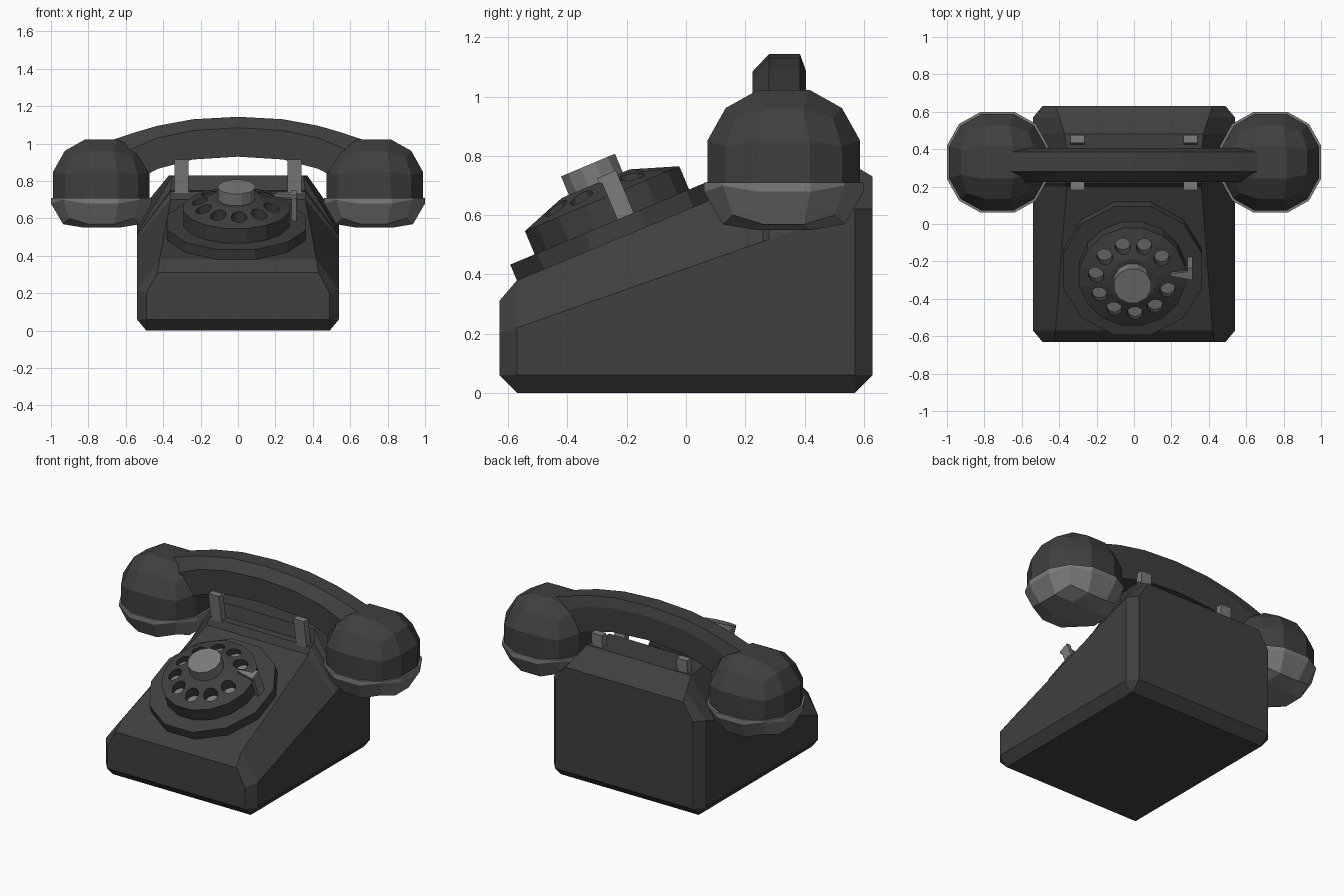
import bpy, bmesh, math
from mathutils import Matrix, Vector

if "Cube" in bpy.data.objects:
    bpy.data.objects.remove(bpy.data.objects["Cube"])


def material(name, v):
    m = bpy.data.materials.new(name)
    m.diffuse_color = (v, v, v, 1)
    m.use_nodes = True
    m.node_tree.nodes["Principled BSDF"].inputs["Base Color"].default_value = m.diffuse_color
    return m


DARK = material("dark_shell", 0.05)
GREY = material("grey_trim", 0.2)


def finish(bm, name, mat, matrix=None):
    bmesh.ops.remove_doubles(bm, verts=bm.verts, dist=1e-4)
    bmesh.ops.recalc_face_normals(bm, faces=bm.faces)
    me = bpy.data.meshes.new(name)
    bm.to_mesh(me)
    bm.free()
    me.materials.append(mat)
    ob = bpy.data.objects.new(name, me)
    bpy.context.collection.objects.link(ob)
    if matrix:
        ob.matrix_world = matrix
    return ob


def loft(name, loops, mat, matrix=None):
    """Skin a row of closed loops and cap both ends."""
    bm = bmesh.new()
    rings = [[bm.verts.new(p) for p in loop] for loop in loops]
    n = len(rings[0])
    for a, b in zip(rings, rings[1:]):
        for i in range(n):
            j = (i + 1) % n
            bm.faces.new((a[i], a[j], b[j], b[i]))
    bm.faces.new(rings[0])
    bm.faces.new(rings[-1])
    return finish(bm, name, mat, matrix)


def turned(name, profile, sides, mat, matrix):
    """Lathe (radius, height) rings about local z."""
    ang = [2 * math.pi * (i + 0.5) / sides for i in range(sides)]
    return loft(name, [[(r * math.cos(a), r * math.sin(a), h) for a in ang]
                       for r, h in profile], mat, matrix)


# Body: cross-sections along y; (y, half bottom, z bottom, half width, z shoulder, half top, z top)
sections = [
    (-0.63, 0.49, 0.06, 0.49, 0.20, 0.43, 0.31),
    (-0.57, 0.49, 0.00, 0.54, 0.22, 0.42, 0.38),
    (0.20, 0.49, 0.00, 0.54, 0.490, 0.36, 0.70),
    (0.22, 0.49, 0.00, 0.54, 0.497, 0.36, 0.745),
    (0.26, 0.49, 0.00, 0.54, 0.511, 0.36, 0.75),
    (0.28, 0.49, 0.00, 0.54, 0.518, 0.35, 0.83),
    (0.48, 0.49, 0.00, 0.54, 0.588, 0.37, 0.83),
    (0.57, 0.49, 0.00, 0.54, 0.62, 0.40, 0.765),
    (0.63, 0.49, 0.06, 0.49, 0.62, 0.42, 0.73),
]
loops = []
for y, xb, zb, xw, zs, xt, zt in sections:
    half = [(xb, zb), (xw, 0.06), (xw, zs), (xt, zt)]
    loops.append([(x, y, z) for x, z in half] + [(-x, y, z) for x, z in half[::-1]])
body = loft("body", loops, DARK)

# Dial, built flat and tilted onto the sloping front
tilt = Matrix.Translation((-0.008, -0.25, 0.577)) @ Matrix.Rotation(math.atan(0.42), 4, 'X')
turned("dial_plate", [(0.385, -0.07), (0.385, 0.0)], 12, DARK, tilt)
wheel = turned("finger_wheel", [(0.288, -0.01), (0.288, 0.085), (0.25, 0.098), (0.127, 0.14)],
               16, DARK, tilt)
turned("dial_hub", [(0.102, 0.12), (0.102, 0.208)], 12, GREY, tilt)


def hole_set(name, r, z0, z1, mat):
    bm = bmesh.new()
    for k in range(10):
        a = math.radians(38 + 33.7 * k)
        at = Vector((0.197 * math.cos(a), 0.197 * math.sin(a), (z0 + z1) / 2))
        bmesh.ops.create_cone(bm, cap_ends=True, segments=12, radius1=r, radius2=r,
                              depth=z1 - z0, matrix=Matrix.Translation(at))
    return finish(bm, name, mat, tilt)


# Finger holes with grey floors
cutter = hole_set("hole_cutter", 0.042, 0.06, 0.2, DARK)
cutter.hide_render = True
cutter.hide_viewport = False
cutter.display_type = 'WIRE'
cut = wheel.modifiers.new("holes", 'BOOLEAN')
cut.operation = 'DIFFERENCE'
cut.solver = 'EXACT'
cut.object = cutter
hole_set("hole_floors", 0.041, 0.055, 0.066, GREY)

# Finger stop: post and pointed arm
loft("stop_post", [[(x, y, h) for x, y in ((0.295, 0.02), (0.32, 0.02), (0.32, 0.08), (0.295, 0.08))]
                   for h in (-0.01, 0.155)], GREY, tilt)
loft("stop_arm", [[(0.32, 0.01, h), (0.32, 0.06, h), (0.20, 0.05, h), (0.20, 0.035, h)]
                  for h in (0.135, 0.155)], GREY, tilt)

# Cradle prongs
for sx in (-1, 1):
    for label, y0, y1 in (("front", 0.235, 0.205), ("rear", 0.44, 0.455)):
        loft("cradle_prong_" + label,
             [[(sx * 0.265, y - 0.022, z), (sx * 0.34, y - 0.022, z),
               (sx * 0.34, y + 0.022, z), (sx * 0.265, y + 0.022, z)]
              for y, z in ((y0, 0.735), (y1, 0.915))], GREY)

# Handset grip: arched hexagonal bar; (x, z bottom, z shoulder, z top)
arch = [(0.0, 0.93, 1.085, 1.143), (0.24, 0.915, 1.07, 1.13),
        (0.43, 0.865, 1.03, 1.095), (0.55, 0.80, 0.98, 1.06), (0.67, 0.75, 0.93, 1.02)]
arch = [(-x, a, b, c) for x, a, b, c in arch[:0:-1]] + arch
loft("handset_grip", [[(x, 0.23, a), (x, 0.225, b), (x, 0.28, c),
                       (x, 0.385, c), (x, 0.405, b), (x, 0.40, a)]
                      for x, a, b, c in arch], DARK)


# Ear and mouth cups: cube spheres split at z 0.71 into shell and flared cap
def cup_part(name, sx, radius, upper, mat):
    bm = bmesh.new()
    bmesh.ops.create_cube(bm, size=2)
    bmesh.ops.subdivide_edges(bm, edges=bm.edges[:], cuts=2, use_grid_fill=True)
    centre = Vector((sx * 0.73, 0.33, 0.765))
    for v in bm.verts:
        s = v.co.normalized()
        v.co = centre + Vector((s.x * radius, s.y * radius, s.z * 0.285))
        v.co.z = max(v.co.z, 0.55)
    geom = bm.verts[:] + bm.edges[:] + bm.faces[:]
    bmesh.ops.bisect_plane(bm, geom=geom, plane_co=(0, 0, 0.71), plane_no=(0, 0, 1),
                           clear_inner=upper, clear_outer=not upper)
    bmesh.ops.holes_fill(bm, edges=[e for e in bm.edges if e.is_boundary], sides=0)
    ob = finish(bm, name, mat)
    for p in ob.data.polygons:
        p.use_smooth = False


for side, sx in (("left", -1), ("right", 1)):
    cup_part("handset_cup_" + side, sx, 0.285, True, DARK)
    cup_part("handset_cap_" + side, sx, 0.298, False, GREY)
